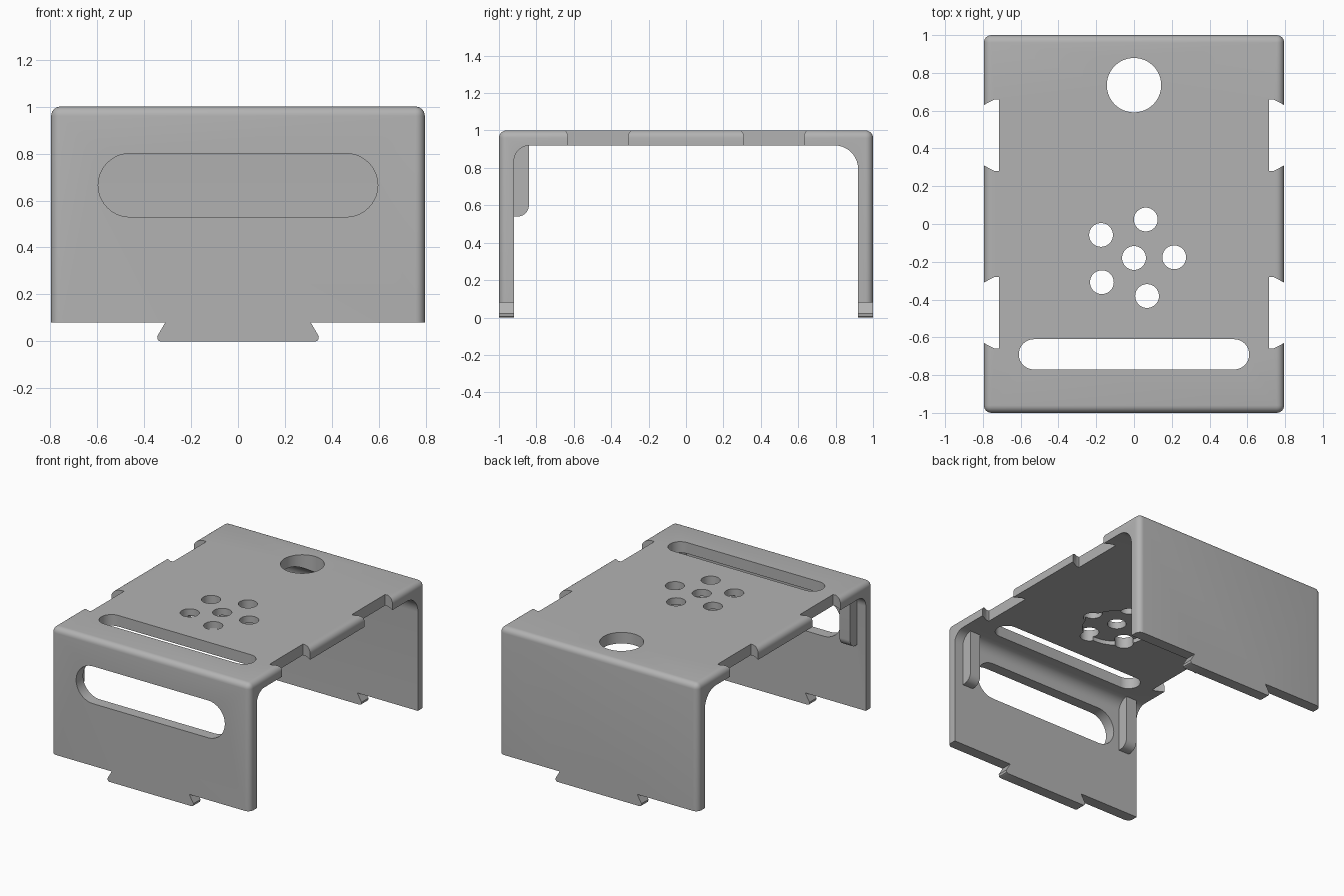
import bpy, bmesh
from math import sin, cos, pi, radians
from mathutils import Vector

cube = bpy.data.objects.get("Cube")
if cube:
    bpy.data.objects.remove(cube, do_unlink=True)

W, L, T = 0.795, 1.0, 0.08      # half width, half length, wall thickness

grey = bpy.data.materials.new("plain grey")
grey.use_nodes = True
grey.diffuse_color = (0.45, 0.45, 0.45, 1)
grey.node_tree.nodes["Principled BSDF"].inputs["Base Color"].default_value = grey.diffuse_color


def add_object(name, bm):
    bmesh.ops.recalc_face_normals(bm, faces=bm.faces)
    mesh = bpy.data.meshes.new(name)
    bm.to_mesh(mesh)
    bm.free()
    mesh.materials.append(grey)
    obj = bpy.data.objects.new(name, mesh)
    bpy.context.collection.objects.link(obj)
    return obj


def prism(name, points, axis, start, end):
    """Extrude a 2D outline along an axis."""
    place = {"x": lambda a, b: (start, a, b),
             "y": lambda a, b: (a, start, b),
             "z": lambda a, b: (a, b, start)}[axis]
    bm = bmesh.new()
    face = bm.faces.new([bm.verts.new(place(a, b)) for a, b in points])
    moved = bmesh.ops.extrude_face_region(bm, geom=[face])["geom"]
    shift = Vector([end - start if axis == k else 0 for k in "xyz"])
    bmesh.ops.translate(bm, vec=shift, verts=[g for g in moved if isinstance(g, bmesh.types.BMVert)])
    return add_object(name, bm)


def arc(cx, cy, r, a0, a1, n=10):
    return [(cx + r * cos(radians(a0 + (a1 - a0) * i / n)),
             cy + r * sin(radians(a0 + (a1 - a0) * i / n))) for i in range(n + 1)]


def circle(cx, cy, r, n=40):
    return arc(cx, cy, r, 0, 360, n)[:-1]


def stadium(half, low, high):
    r, c = (high - low) / 2, (high + low) / 2
    return arc(half - r, c, r, -90, 90, 20) + arc(r - half, c, r, 90, 270, 20)


def combine(body, tool, operation="DIFFERENCE"):
    mod = body.modifiers.new(tool.name, "BOOLEAN")
    mod.operation, mod.object, mod.solver = operation, tool, "EXACT"
    bpy.context.view_layer.objects.active = body
    bpy.ops.object.modifier_apply(modifier=mod.name)
    bpy.data.objects.remove(tool, do_unlink=True)


# Solid block with rolled top and vertical edges
bm = bmesh.new()
bmesh.ops.create_cube(bm, size=1)
for v in bm.verts:
    v.co = (v.co.x * 2 * W, v.co.y * 2 * L, v.co.z + 0.5)
rolled = [e for e in bm.edges if any(v.co.z > 0.5 for v in e.verts)]
bmesh.ops.bevel(bm, geom=rolled, offset=0.04, segments=6, profile=0.5, affect="EDGES")
cover = add_object("bracket_cover", bm)

# Hollow between the walls, with inside fillets
inner, ceiling = L - T, 1 - T
hollow = ([(-inner, -0.1), (inner, -0.1)]
          + arc(inner - 0.125, ceiling - 0.125, 0.125, 0, 90)
          + arc(0.085 - inner, ceiling - 0.085, 0.085, 90, 180))
combine(cover, prism("hollow", hollow, "x", -1, 1))

# Stiffening ribs inside the front wall
rib = ([(-0.96, 0.54)] + arc(-0.90, 0.60, 0.06, -90, 0) + [(-0.84, 0.96), (-0.96, 0.96)])
for s in (-1, 1):
    combine(cover, prism("rib", rib, "x", s * 0.64, s * 0.725), "UNION")

for s in (-1, 1):
    # Lower wall corners removed to leave a dovetail tab
    corner = [(1, -0.1), (0.33, -0.1), (0.33, 0), (0.341, 0.006), (0.344, 0.022), (0.31, T), (1, T)]
    combine(cover, prism("tab_cut", [(s * a, b) for a, b in corner], "y", -1.2, 1.2))
    # Dovetail notches along the side edges
    for c in (-0.47, 0.47):
        half = [(1, 0.16), (W, 0.16), (0.738, 0.19), (0.715, 0.19)]
        notch = [(s * a, c + b) for a, b in half] + [(s * a, c - b) for a, b in reversed(half)]
        combine(cover, prism("notch", notch, "z", 0.85, 1.1))

# Shallow round recess under the small holes
combine(cover, prism("recess", circle(0, -0.18, 0.23, 64), "z", 0.8, 0.95))

# Openings in the top and the front wall
combine(cover, prism("top_slot", stadium(0.61, -0.77, -0.61), "z", 0.85, 1.1))
combine(cover, prism("front_slot", stadium(0.595, 0.53, 0.80), "y", -1.1, -0.86))
combine(cover, prism("large_hole", circle(0, 0.735, 0.144, 64), "z", 0.8, 1.1))
combine(cover, prism("centre_hole", circle(0, -0.18, 0.063), "z", 0.8, 1.1))
for i in range(5):
    a = radians(1) + i * 2 * pi / 5
    combine(cover, prism("ring_hole", circle(0.213 * cos(a), -0.18 + 0.213 * sin(a), 0.063), "z", 0.8, 1.1))

# Smooth rolls and fillets, crisp corners
bpy.ops.object.select_all(action="DESELECT")
cover.select_set(True)
bpy.context.view_layer.objects.active = cover
bpy.ops.object.shade_smooth_by_angle(angle=radians(30))
